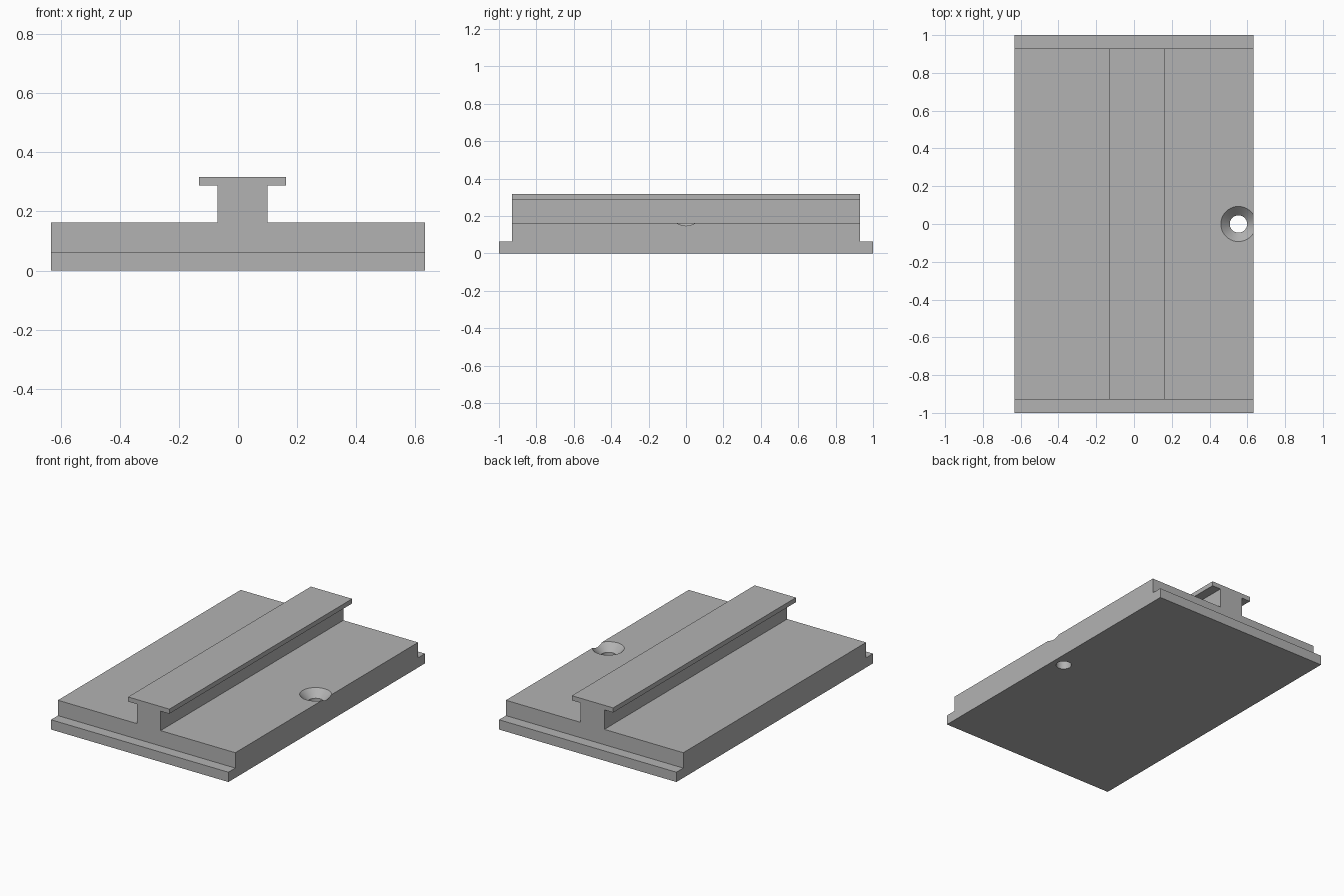
import bpy
import bmesh
import math
from mathutils import Vector

if "Cube" in bpy.data.objects:
    bpy.data.objects.remove(bpy.data.objects["Cube"], do_unlink=True)

HALF_X, HALF_Y = 0.632, 1.0
LIP_Y, LIP_Z, DECK_Z = 0.93, 0.063, 0.162

grey = bpy.data.materials.new("plain grey")
grey.use_nodes = True
colour = (0.45, 0.45, 0.45, 1)
grey.diffuse_color = colour
grey.node_tree.nodes["Principled BSDF"].inputs["Base Color"].default_value = colour


def finish(name, bm):
    bmesh.ops.recalc_face_normals(bm, faces=bm.faces)
    mesh = bpy.data.meshes.new(name)
    bm.to_mesh(mesh)
    bm.free()
    mesh.materials.append(grey)
    obj = bpy.data.objects.new(name, mesh)
    bpy.context.collection.objects.link(obj)
    return obj


def prism(name, points, length):
    """Extrude a closed outline along a length vector."""
    bm = bmesh.new()
    face = bm.faces.new([bm.verts.new(p) for p in points])
    extruded = bmesh.ops.extrude_face_region(bm, geom=[face])["geom"]
    moved = [g for g in extruded if isinstance(g, bmesh.types.BMVert)]
    bmesh.ops.translate(bm, verts=moved, vec=length)
    return finish(name, bm)


def lathe(name, profile, centre, steps=64):
    """Spin a radius and height profile around a vertical axis."""
    bm = bmesh.new()
    verts = [bm.verts.new((r, 0, z)) for r, z in profile]
    edges = [bm.edges.new(pair) for pair in zip(verts, verts[1:])]
    bmesh.ops.spin(bm, geom=verts + edges, axis=(0, 0, 1), cent=(0, 0, 0),
                   angle=math.tau, steps=steps)
    bmesh.ops.remove_doubles(bm, verts=bm.verts, dist=1e-5)
    bmesh.ops.translate(bm, verts=bm.verts, vec=centre)
    return finish(name, bm)


# Base plate with a stepped lip at both ends
half = [(HALF_Y, 0), (HALF_Y, LIP_Z), (LIP_Y, LIP_Z), (LIP_Y, DECK_Z)]
outline = half + [(-y, z) for y, z in reversed(half)]
base = prism("base_plate", [(-HALF_X, y, z) for y, z in outline],
             Vector((2 * HALF_X, 0, 0)))

# Countersunk screw hole breaking through the side edge
cutter = lathe("hole_cutter",
               [(0, -0.1), (0.046, -0.1), (0.046, DECK_Z - 0.047),
                (0.133, DECK_Z + 0.04), (0, DECK_Z + 0.04)],
               Vector((0.553, 0, 0)))
cutter.hide_render = True
cut = base.modifiers.new("screw_hole", "BOOLEAN")
cut.operation = "DIFFERENCE"
cut.solver = "EXACT"
cut.object = cutter
bpy.context.view_layer.objects.active = base
base.select_set(True)
bpy.ops.object.modifier_apply(modifier=cut.name)
bpy.data.objects.remove(cutter, do_unlink=True)
bpy.ops.object.shade_smooth_by_angle(angle=math.radians(30))

# T-shaped rail running along the deck
CENTRE, WEB, FLANGE = 0.015, 0.085, 0.147
side = [(WEB, DECK_Z), (WEB, 0.287), (FLANGE, 0.287), (FLANGE, 0.317)]
section = side + [(-x, z) for x, z in reversed(side)]
prism("t_rail", [(CENTRE + x, -LIP_Y, z) for x, z in section],
      Vector((0, 2 * LIP_Y, 0)))
